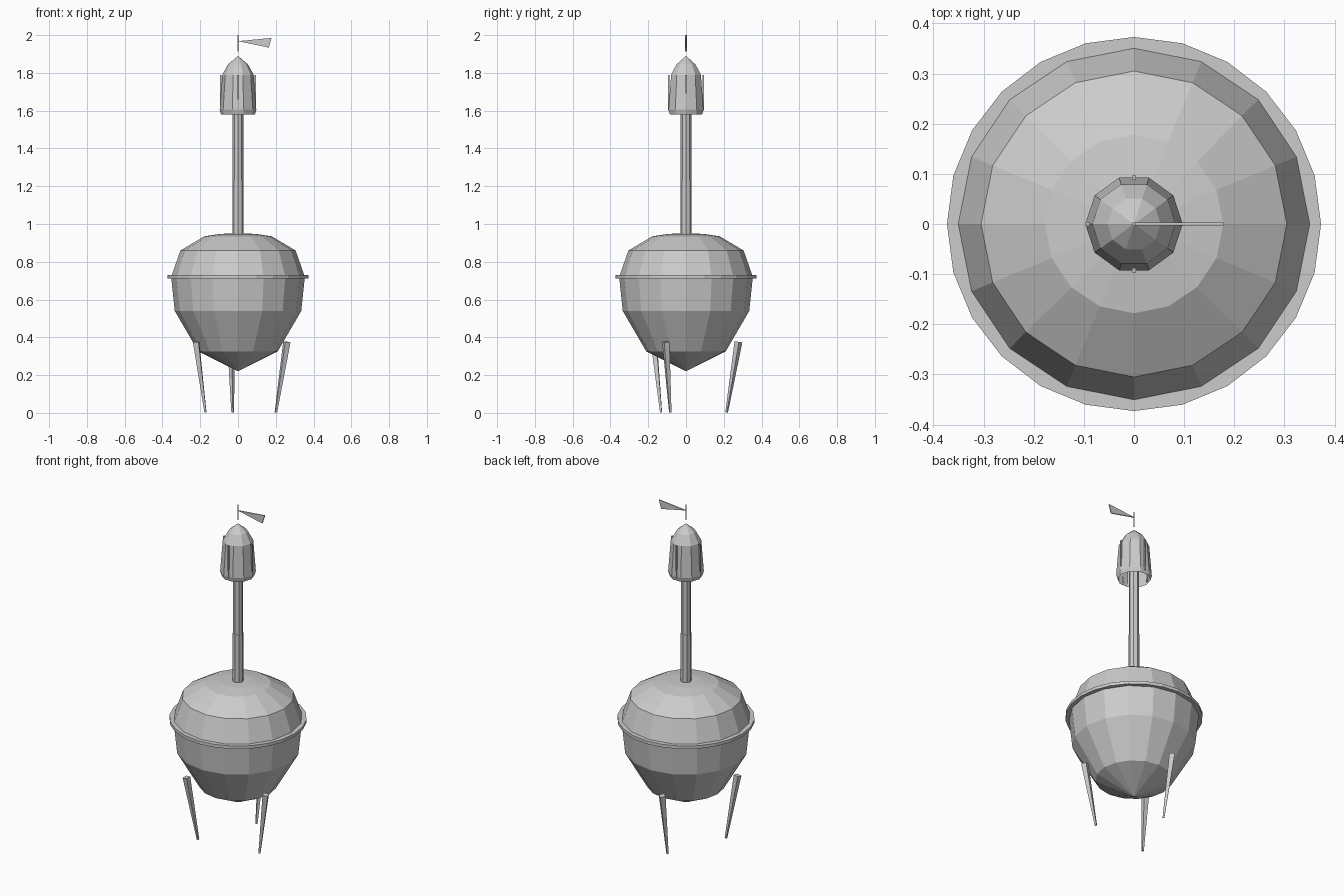
import bpy, bmesh
from math import cos, sin, pi, radians
from mathutils import Vector, Matrix

cube = bpy.data.objects.get("Cube")
if cube:
    bpy.data.objects.remove(cube, do_unlink=True)

grey = bpy.data.materials.new("light grey")
grey.use_nodes = True
grey.diffuse_color = (0.6, 0.6, 0.6, 1)
grey.node_tree.nodes["Principled BSDF"].inputs["Base Color"].default_value = (0.6, 0.6, 0.6, 1)


def finish(name, bm):
    mesh = bpy.data.meshes.new(name)
    bm.to_mesh(mesh)
    bm.free()
    mesh.materials.append(grey)
    obj = bpy.data.objects.new(name, mesh)
    bpy.context.collection.objects.link(obj)
    return obj


def lathe(name, profile, sides):
    """Turn (radius, z) points, listed bottom to top, around the z axis."""
    bm = bmesh.new()
    rings = []
    for r, z in profile:
        count = sides if r > 0 else 1
        rings.append([bm.verts.new((r * cos(2 * pi * i / sides), r * sin(2 * pi * i / sides), z))
                      for i in range(count)])
    for low, high in zip(rings, rings[1:]):
        for i in range(sides):
            j = (i + 1) % sides
            corners = [low[i % len(low)], low[j % len(low)],
                       high[j % len(high)], high[i % len(high)]]
            bm.faces.new(list(dict.fromkeys(corners)))
    return finish(name, bm)


def rod(name, start, end, r1, r2, sides, turn=0):
    """Tapered rod between two points."""
    a, b = Vector(start), Vector(end)
    axis = (b - a).normalized()
    # keep one corner pointing along the turn direction
    side = Vector((cos(turn), sin(turn), 0))
    side = (side - axis * side.dot(axis)).normalized()
    frame = Matrix((side, axis.cross(side), axis)).transposed().to_4x4()
    bm = bmesh.new()
    bmesh.ops.create_cone(bm, cap_ends=True, segments=sides, radius1=r1, radius2=r2,
                          depth=(b - a).length,
                          matrix=Matrix.Translation((a + b) / 2) @ frame)
    return finish(name, bm)


# Faceted hull with pointed base and shallow domed top
lathe("hull", [(0, 0.22), (0.21, 0.325), (0.335, 0.54), (0.354, 0.72),
               (0.305, 0.86), (0.178, 0.935), (0.09, 0.948), (0, 0.95)], 16)

# Thin rim around the widest part
lathe("rim", [(0.34, 0.712), (0.373, 0.712), (0.373, 0.73), (0.34, 0.73)], 24)

# Three splayed legs
for i in range(3):
    a = radians(-22.5 + 120 * i)
    rod(f"leg_{i + 1}", (0.217 * cos(a), 0.217 * sin(a), 0.002),
        (0.28 * cos(a), 0.28 * sin(a), 0.376), 0.007, 0.021, 4, a)

# Mast in two lengths
rod("lower_mast", (0, 0, 0.9), (0, 0, 1.235), 0.03, 0.029, 8)
rod("upper_mast", (0, 0, 1.235), (0, 0, 1.8), 0.028, 0.028, 8)

# Open-bottomed lookout cabin with its roof
lathe("cabin", [(0.09, 1.58), (0.097, 1.605), (0.083, 1.79)], 10)
lathe("cabin_roof", [(0.083, 1.79), (0.053, 1.845), (0, 1.89)], 10)

# Upright posts on four sides of the cabin
for i in range(4):
    a = i * pi / 2
    x, y = 0.092 * cos(a), 0.092 * sin(a)
    rod(f"cabin_post_{i + 1}", (x, y, 1.6), (x, y, 1.79), 0.006, 0.006, 4, a + pi / 4)

# Flagpole and pennant
rod("flagpole", (0, 0, 1.912), (0, 0, 2.0), 0.004, 0.004, 6)
bm = bmesh.new()
face = bm.faces.new([bm.verts.new((x, -0.003, z))
                     for x, z in [(0, 1.968), (0.163, 1.934), (0.178, 1.985)]])
solid = bmesh.ops.extrude_face_region(bm, geom=[face])
bmesh.ops.translate(bm, vec=(0, 0.006, 0),
                    verts=[g for g in solid["geom"] if isinstance(g, bmesh.types.BMVert)])
bmesh.ops.recalc_face_normals(bm, faces=bm.faces)
finish("pennant", bm)
